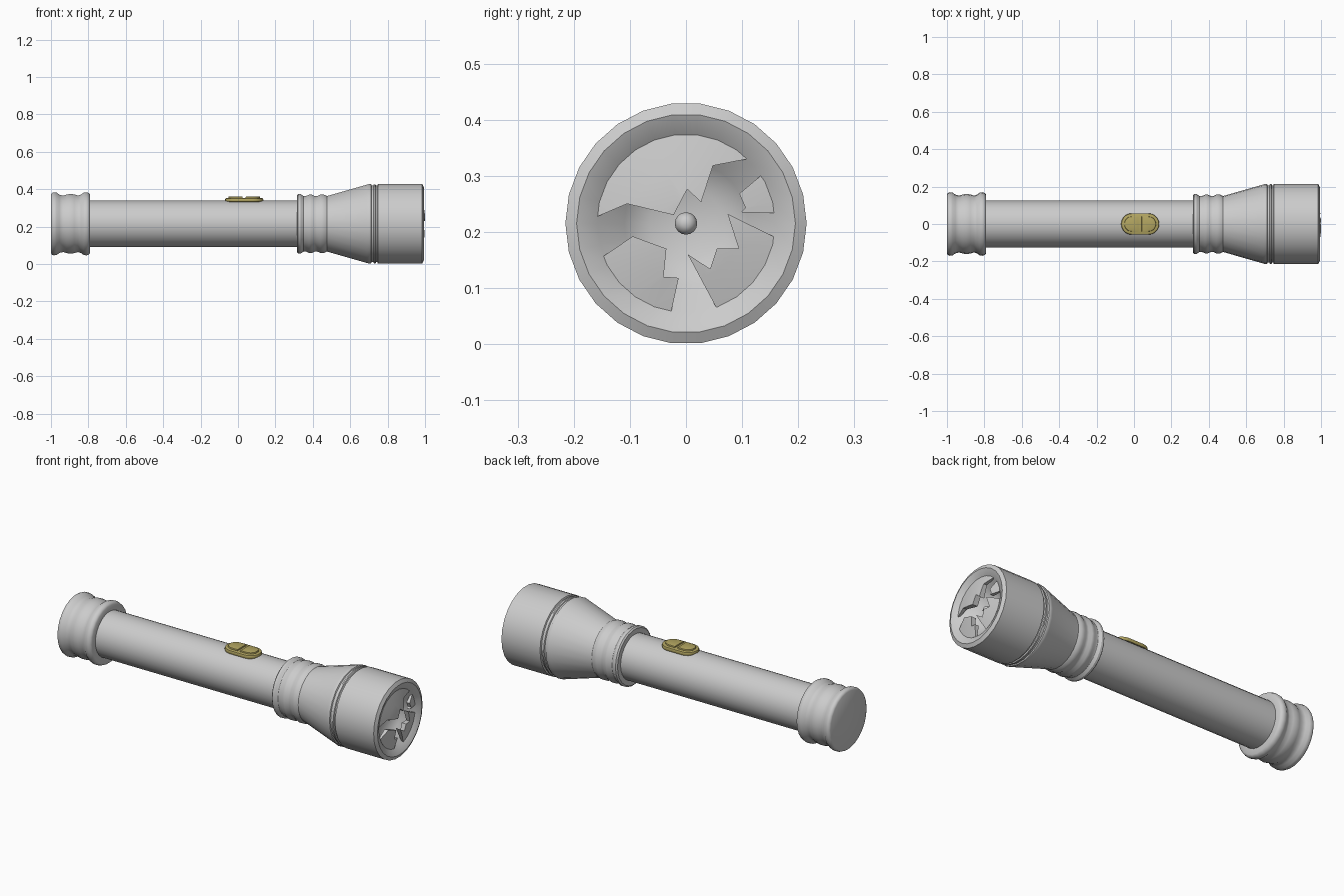
import bpy, bmesh, math
from mathutils import Vector

AXIS_Z = 0.215
SIDES = 26

default = bpy.data.objects.get("Cube")
if default:
    bpy.data.objects.remove(default)


def material(name, rgb):
    m = bpy.data.materials.new(name)
    m.use_nodes = True
    m.diffuse_color = (*rgb, 1)
    m.node_tree.nodes["Principled BSDF"].inputs["Base Color"].default_value = (*rgb, 1)
    return m


grey = material("light_grey", (0.6, 0.6, 0.6))
olive = material("olive_yellow", (0.45, 0.38, 0.12))


def finish(name, bm, mat):
    bmesh.ops.recalc_face_normals(bm, faces=bm.faces[:])
    mesh = bpy.data.meshes.new(name)
    bm.to_mesh(mesh)
    bm.free()
    mesh.materials.append(mat)
    ob = bpy.data.objects.new(name, mesh)
    bpy.context.collection.objects.link(ob)
    return ob


def activate(ob):
    bpy.ops.object.select_all(action='DESELECT')
    ob.select_set(True)
    bpy.context.view_layer.objects.active = ob


def smooth(ob, degrees=32):
    activate(ob)
    bpy.ops.object.shade_smooth_by_angle(angle=math.radians(degrees))
    return ob


def lathe(name, profile, mat=grey, sides=SIDES):
    """Closed solid from (x, radius) points turned about the long axis."""
    bm = bmesh.new()
    rings = []
    for x, r in profile:
        rings.append([bm.verts.new((x, r * math.cos(a), AXIS_Z + r * math.sin(a)))
                      for a in (2 * math.pi * i / sides for i in range(sides))])
    for a, b in zip(rings, rings[1:]):
        for i in range(sides):
            j = (i + 1) % sides
            bm.faces.new((a[i], a[j], b[j], b[i]))
    bm.faces.new(rings[0])
    bm.faces.new(rings[-1])
    return finish(name, bm, mat)


def prism(name, outline, direction, mat, bevel=0):
    """Solid from a planar outline pushed along a direction."""
    bm = bmesh.new()
    base = bm.faces.new([bm.verts.new(p) for p in outline])
    new = bmesh.ops.extrude_face_region(bm, geom=[base])["geom"]
    bmesh.ops.translate(bm, vec=Vector(direction),
                        verts=[v for v in new if isinstance(v, bmesh.types.BMVert)])
    if bevel:
        caps = [f for f in bm.faces if abs(f.normal.z) > 0.9 or len(f.verts) > 4]
        edges = list({e for f in caps for e in f.edges})
        bmesh.ops.bevel(bm, geom=edges, offset=bevel, segments=2,
                        profile=0.5, affect='EDGES')
    return finish(name, bm, mat)


# Barrel
smooth(lathe("barrel", [(-0.82, 0.125), (0.34, 0.125)]))

# Ribbed tail cap
smooth(lathe("tail_cap", [
    (-1, 0.157), (-0.995, 0.166), (-0.985, 0.17), (-0.97, 0.168), (-0.955, 0.157),
    (-0.935, 0.152), (-0.915, 0.158), (-0.895, 0.161), (-0.875, 0.158),
    (-0.855, 0.152), (-0.84, 0.157), (-0.825, 0.168), (-0.81, 0.17),
    (-0.796, 0.165), (-0.79, 0.155), (-0.79, 0.12)]), 50)

# Head: ribbed collar, flare, groove, rim and reflector bowl in one turned solid
collar = [(0.315, 0.12), (0.315, 0.152), (0.322, 0.16), (0.335, 0.16), (0.35, 0.15),
          (0.365, 0.15), (0.38, 0.157), (0.395, 0.157), (0.41, 0.15), (0.425, 0.15),
          (0.44, 0.157), (0.46, 0.157), (0.475, 0.15), (0.485, 0.152)]
shell = [(0.69, 0.211), (0.703, 0.215), (0.712, 0.213), (0.715, 0.207), (0.724, 0.207),
         (0.727, 0.213), (0.735, 0.213), (0.738, 0.207), (0.745, 0.207), (0.748, 0.215),
         (0.985, 0.215)]
bowl = [(0.995, 0.195), (0.978, 0.158), (0.925, 0.11), (0.9, 0.065)]
smooth(lathe("head", collar + shell + bowl))

# Bulb
smooth(lathe("bulb", [(0.89, 0.02), (0.93, 0.02), (0.942, 0.016), (0.948, 0.007)], sides=16), 50)

# Broken lens: a shallow dome with a jagged opening
lens = lathe("lens", [(0.969, 0.158), (0.979, 0.159), (0.992, 0.1), (1, 0.045), (1, 0.01),
                      (0.99, 0.01)][:5])
jagged = [(-0.175, 0.22), (-0.105, 0.25), (-0.022, 0.23), (0.002, 0.276), (0.027, 0.253),
          (0.048, 0.318), (0.11, 0.33), (0.145, 0.31), (0.095, 0.268), (0.106, 0.243),
          (0.098, 0.235), (0.17, 0.233), (0.17, 0.185), (0.074, 0.232), (0.094, 0.17),
          (0.055, 0.17), (0.043, 0.134), (0.003, 0.16), (0.062, 0.05), (-0.028, 0.05),
          (-0.013, 0.118), (-0.04, 0.12), (-0.035, 0.17), (-0.095, 0.192), (-0.16, 0.148)]
cutter = prism("lens_cutter", [(0.9, y, z) for y, z in jagged], (0.2, 0, 0), grey)
cutter.hide_render = True
cut = lens.modifiers.new("opening", 'BOOLEAN')
cut.operation = 'DIFFERENCE'
cut.solver = 'EXACT'
cut.object = cutter
activate(lens)
bpy.ops.object.modifier_apply(modifier=cut.name)
bpy.data.objects.remove(cutter)
smooth(lens)

# Switch: rounded plate with two half-round pads
SWITCH_X = 0.033


def arc(cx, r, z, start):
    return [(cx + r * math.cos(a), r * math.sin(a), z)
            for a in (start + math.pi * i / 10 for i in range(11))]


plate = (arc(SWITCH_X + 0.045, 0.057, 0.331, -math.pi / 2)
         + arc(SWITCH_X - 0.045, 0.057, 0.331, math.pi / 2))
smooth(prism("switch_plate", plate, (0, 0, 0.022), olive, 0.007))

for side, label in ((1, "front"), (-1, "rear")):
    inner = SWITCH_X + side * 0.008
    pad = arc(SWITCH_X + side * 0.045, 0.04, 0.345, -side * math.pi / 2)
    pad += [(inner, side * 0.04, 0.345), (inner, -side * 0.04, 0.345)]
    smooth(prism("switch_pad_" + label, pad, (0, 0, 0.016), olive, 0.004))
